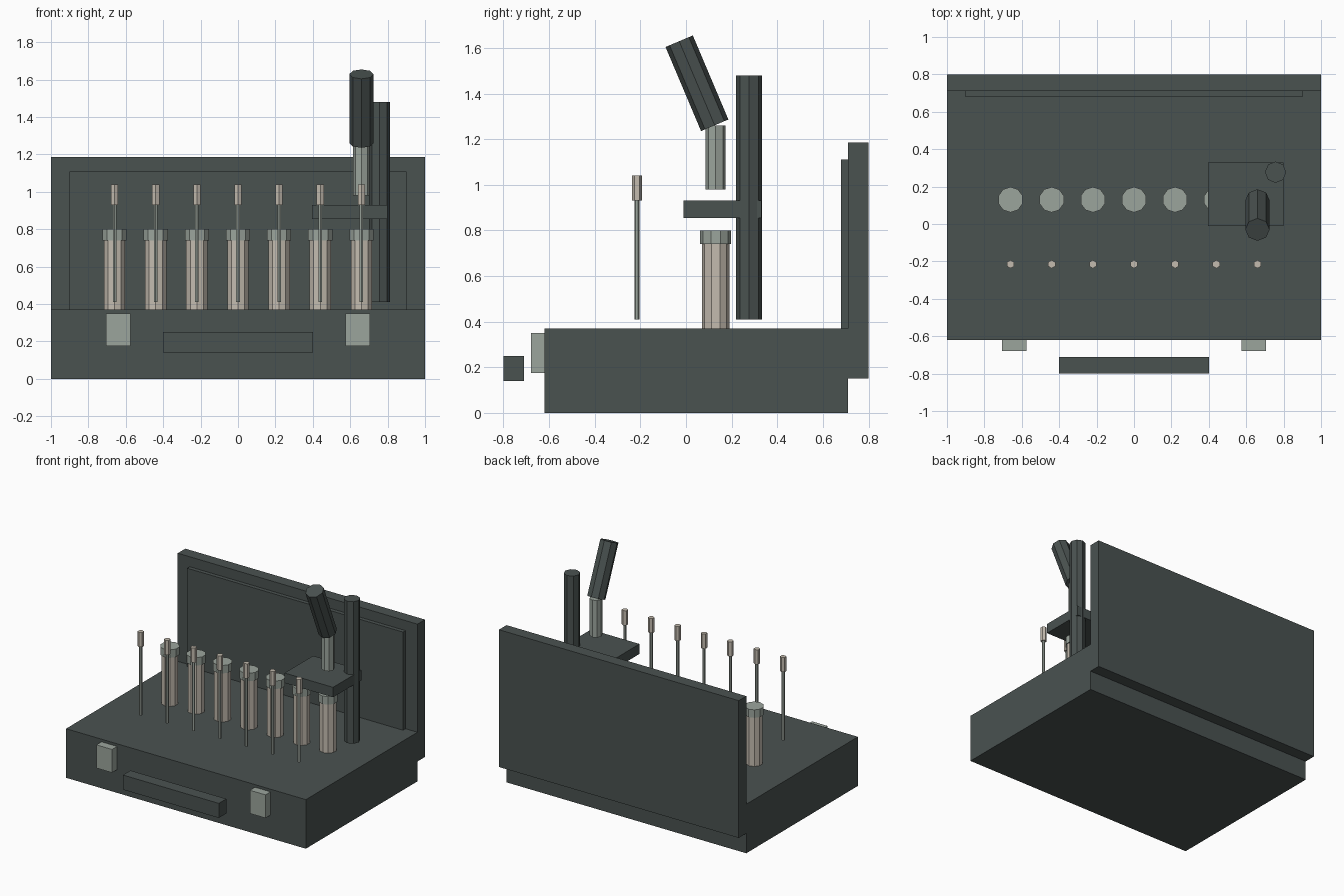
import bpy
import math

if "Cube" in bpy.data.objects:
    bpy.data.objects.remove(bpy.data.objects["Cube"])


def material(name, rgb):
    m = bpy.data.materials.new(name)
    m.diffuse_color = (*rgb, 1)
    m.use_nodes = True
    m.node_tree.nodes["Principled BSDF"].inputs["Base Color"].default_value = m.diffuse_color
    return m


DARK = material("dark slate", (0.068, 0.084, 0.081))
METAL = material("pale grey green", (0.33, 0.375, 0.335))
BEIGE = material("warm beige", (0.55, 0.50, 0.43))


def finish(name, mat):
    o = bpy.context.object
    o.name = name
    o.data.name = name
    o.data.materials.append(mat)
    return o


def box(name, x, y, z, mat):
    """Box from (min, max) ranges."""
    bpy.ops.mesh.primitive_cube_add(size=1, location=[sum(r) / 2 for r in (x, y, z)])
    o = finish(name, mat)
    o.scale = [r[1] - r[0] for r in (x, y, z)]
    return o


def rod(name, x, y, z, radius, sides, mat, tilt=0):
    """Upright prism over the z range, tilted about its middle."""
    bpy.ops.mesh.primitive_cylinder_add(
        vertices=sides, radius=radius, depth=z[1] - z[0],
        location=(x, y, (z[0] + z[1]) / 2), rotation=(tilt, 0, 0))
    return finish(name, mat)


# Open case
box("case_base", (-1, 1), (-0.62, 0.71), (0, 0.37), DARK)
box("case_lid", (-1, 1), (0.71, 0.80), (0.15, 1.185), DARK)
box("lid_lining", (-0.9, 0.9), (0.68, 0.715), (0.23, 1.11), DARK)
box("carry_handle", (-0.4, 0.4), (-0.80, -0.71), (0.14, 0.25), DARK)
for side, cx in (("left", -0.64), ("right", 0.64)):
    box("latch_" + side, (cx - 0.065, cx + 0.065), (-0.68, -0.615), (0.175, 0.35), METAL)

# Row of capped vials, and row of swabs in front of them
for i in range(7):
    x = -0.66 + 0.22 * i
    rod(f"vial_{i + 1}", x, 0.13, (0.36, 0.74), 0.06, 10, BEIGE)
    rod(f"vial_cap_{i + 1}", x, 0.13, (0.74, 0.80), 0.068, 10, METAL)
    rod(f"swab_stick_{i + 1}", x, -0.215, (0.41, 0.93), 0.011, 6, METAL)
    rod(f"swab_tip_{i + 1}", x, -0.215, (0.93, 1.04), 0.022, 6, BEIGE)

# Microscope
rod("microscope_post", 0.757, 0.277, (0.41, 1.48), 0.057, 8, DARK)
box("microscope_stage", (0.395, 0.80), (-0.01, 0.33), (0.855, 0.93), DARK)
rod("microscope_tube", 0.66, 0.13, (0.98, 1.26), 0.044, 8, METAL)
rod("microscope_eyepiece", 0.66, 0.048, (1.245, 1.645), 0.065, 8, DARK, tilt=0.4)
